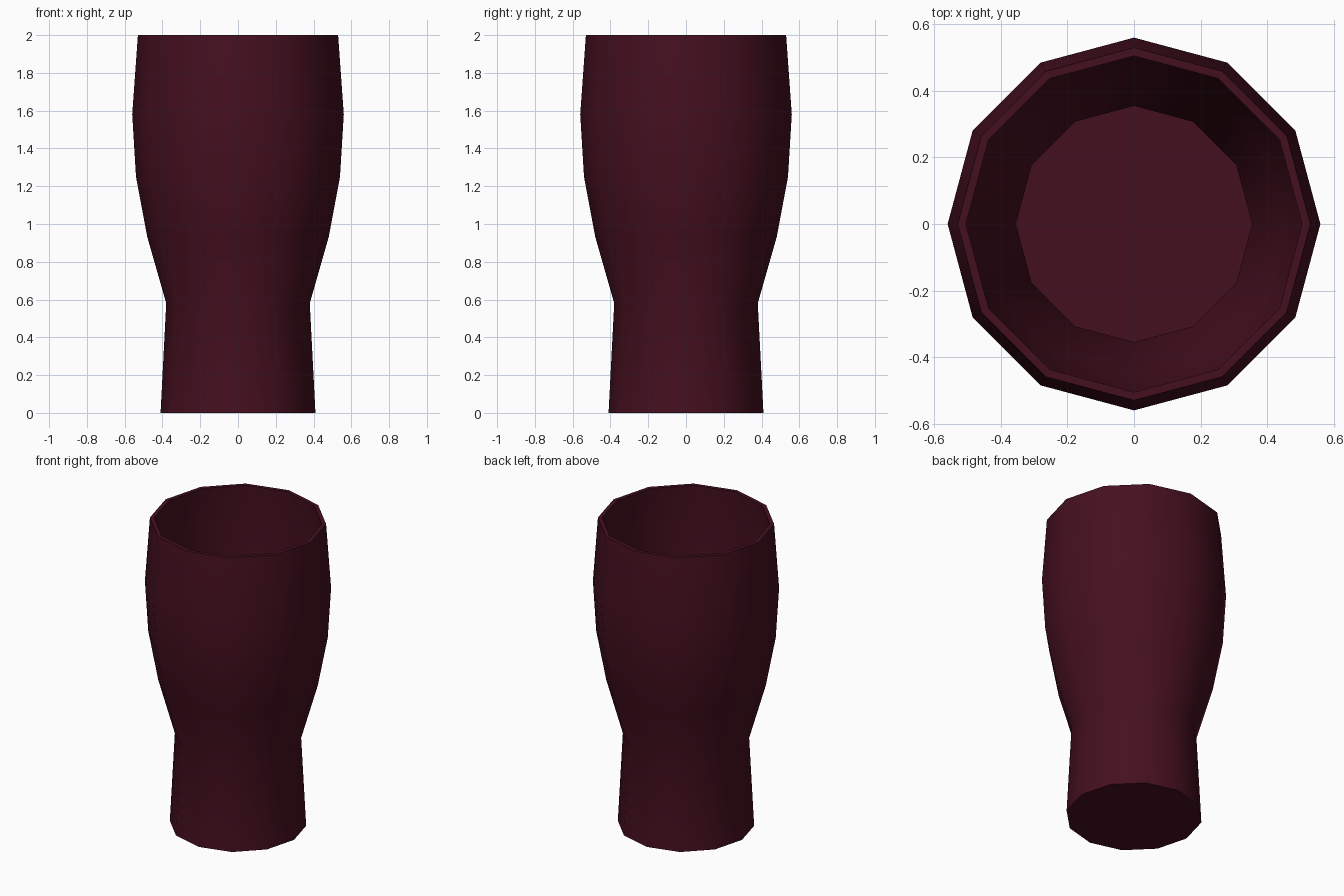
import bpy, bmesh, math

if "Cube" in bpy.data.objects:
    bpy.data.objects.remove(bpy.data.objects["Cube"])

SIDES = 12
WALL = 0.025
# Outer silhouette as (radius, height), foot to rim
OUTER = [(0.41, 0.0), (0.38, 0.58), (0.48, 0.93), (0.54, 1.25), (0.56, 1.58), (0.53, 2.0)]
# Inner wall follows the outer one, rim down to the floor
INNER = [(r - WALL, max(z, WALL)) for r, z in reversed(OUTER)]


def lathe(name, profile):
    bm = bmesh.new()
    rings = []
    for r, z in profile:
        rings.append([bm.verts.new((r * math.cos(a), r * math.sin(a), z))
                      for a in (2 * math.pi * i / SIDES for i in range(SIDES))])
    for low, high in zip(rings, rings[1:]):
        for i in range(SIDES):
            j = (i + 1) % SIDES
            bm.faces.new((low[i], low[j], high[j], high[i]))
    # Underside and inside floor
    bm.faces.new(rings[0][::-1])
    bm.faces.new(rings[-1])
    mesh = bpy.data.meshes.new(name)
    bm.to_mesh(mesh)
    bm.free()
    obj = bpy.data.objects.new(name, mesh)
    bpy.context.collection.objects.link(obj)
    return obj


# Drinking glass
glass = lathe("drinking_glass", OUTER + INNER)
mat = bpy.data.materials.new("dark_red_glass")
mat.diffuse_color = (0.06, 0.005, 0.014, 1.0)
mat.use_nodes = True
mat.node_tree.nodes["Principled BSDF"].inputs["Base Color"].default_value = mat.diffuse_color
glass.data.materials.append(mat)

# Smooth sides, sharp rim and base
bpy.context.view_layer.objects.active = glass
glass.select_set(True)
bpy.ops.object.shade_smooth_by_angle(angle=math.radians(40))
